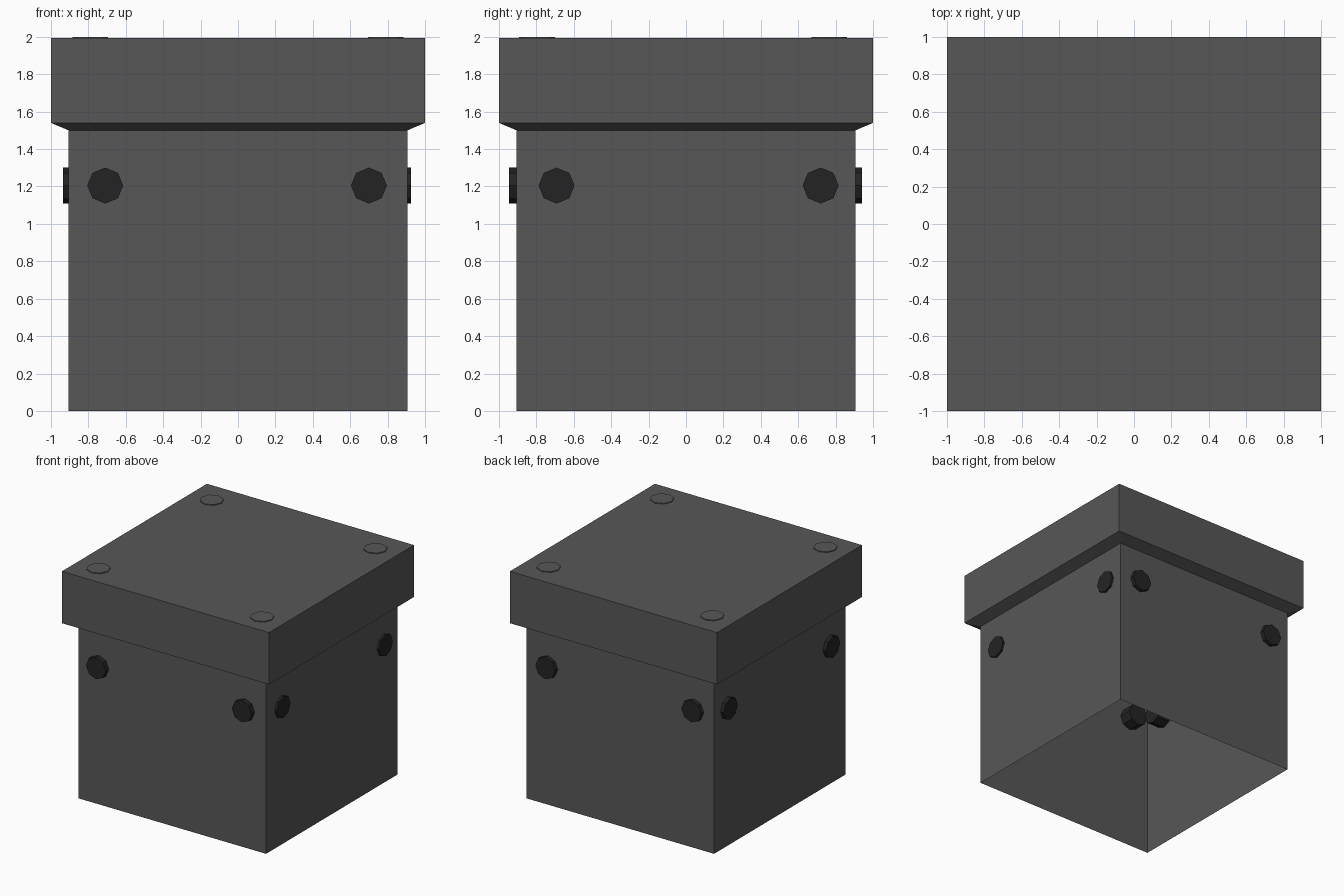
import bpy, bmesh, math
from mathutils import Matrix

if "Cube" in bpy.data.objects:
    bpy.data.objects.remove(bpy.data.objects["Cube"])


def material(name, v):
    m = bpy.data.materials.new(name)
    m.diffuse_color = (v, v, v, 1)
    m.use_nodes = True
    m.node_tree.nodes["Principled BSDF"].inputs["Base Color"].default_value = m.diffuse_color
    return m


grey = material("dark grey", 0.096)
black = material("near black", 0.0175)


def add_object(name, bm, mat):
    me = bpy.data.meshes.new(name)
    bm.to_mesh(me)
    bm.free()
    me.materials.append(mat)
    ob = bpy.data.objects.new(name, me)
    bpy.context.collection.objects.link(ob)
    return ob


def square_shell(name, profile, cap_top):
    """Thin square shell through (half width, z) rings, open underneath."""
    bm = bmesh.new()
    rings = [[bm.verts.new((sx * h, sy * h, z))
              for sx, sy in ((-1, -1), (1, -1), (1, 1), (-1, 1))]
             for h, z in profile]
    for a, b in zip(rings, rings[1:]):
        for i in range(4):
            j = (i + 1) % 4
            bm.faces.new((a[i], a[j], b[j], b[i]))
    if cap_top:
        bm.faces.new(rings[-1])
    return add_object(name, bm, grey)


def bolt(name, start, end, mat, radius=0.096):
    """Octagonal bolt along one axis, corners on the axes."""
    bm = bmesh.new()
    d = [e - s for s, e in zip(start, end)]
    length = math.sqrt(sum(c * c for c in d))
    bmesh.ops.create_cone(bm, cap_ends=True, segments=8, radius1=radius,
                          radius2=radius, depth=length)
    if abs(d[0]) > 0:
        rot = Matrix.Rotation(math.pi / 2, 4, 'Y')
    elif abs(d[1]) > 0:
        rot = Matrix.Rotation(math.pi / 2, 4, 'X')
    else:
        rot = Matrix.Identity(4)
    mid = [(s + e) / 2 for s, e in zip(start, end)]
    bm.transform(Matrix.Translation(mid) @ rot)
    return add_object(name, bm, mat)


# Hollow body, open underneath, and the wider lid with a bevelled lower edge
square_shell("body", [(0.905, 0), (0.905, 1.5)], False)
square_shell("lid", [(0.905, 1.5), (1.0, 1.54), (1.0, 1.993)], True)

# Side bolts pushed through the walls
Z = 1.205
for x in (-0.71, 0.70):
    bolt("front_bolt", (x, -0.947, Z), (x, -0.79, Z), black)
    bolt("back_bolt", (x, 0.79, Z), (x, 0.941, Z), black)
for y in (-0.692, 0.72):
    bolt("left_bolt", (-0.936, y, Z), (-0.78, y, Z), black)
    bolt("right_bolt", (0.78, y, Z), (0.924, y, Z), black)

# Nearly flush bolts in the lid corners
for x in (-0.79, 0.79):
    for y in (-0.796, 0.766):
        bolt("lid_bolt", (x, y, 1.85), (x, y, 2.0), grey)
